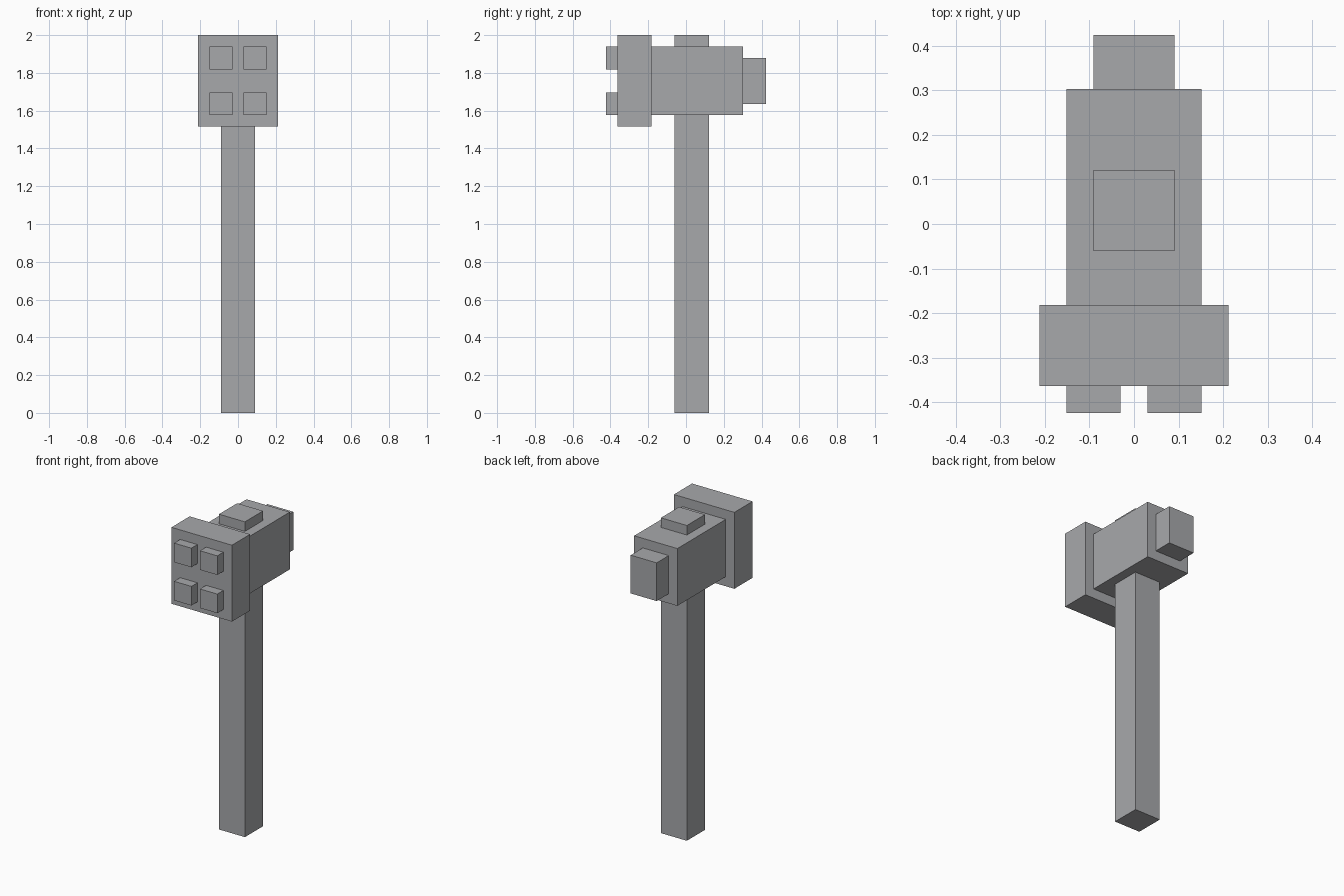
import bpy
import bmesh
from mathutils import Vector

cube = bpy.data.objects.get("Cube")
if cube:
    bpy.data.objects.remove(cube, do_unlink=True)

U = 2 / 33  # one block unit; the hammer is 33 units tall

grey = bpy.data.materials.new("grey")
grey.use_nodes = True
colour = (0.39, 0.395, 0.41, 1)
grey.diffuse_color = colour
grey.node_tree.nodes["Principled BSDF"].inputs["Base Color"].default_value = colour


def box(name, x, y, z):
    """Box spanning the (min, max) ranges given in block units."""
    lo, hi = Vector((x[0], y[0], z[0])) * U, Vector((x[1], y[1], z[1])) * U
    bm = bmesh.new()
    bmesh.ops.create_cube(bm, size=1)
    bmesh.ops.scale(bm, vec=hi - lo, verts=bm.verts)
    mesh = bpy.data.meshes.new(name)
    bm.to_mesh(mesh)
    bm.free()
    mesh.materials.append(grey)
    obj = bpy.data.objects.new(name, mesh)
    obj.location = (lo + hi) / 2
    bpy.context.collection.objects.link(obj)
    return obj


# Handle runs right through the head and pokes out of its top
box("handle", (-1.5, 1.5), (-1, 2), (0, 33))

# Head, with the wide striking plate in front and the small poll behind
box("head", (-2.5, 2.5), (-3, 5), (26, 32))
box("striking_plate", (-3.5, 3.5), (-6, -3), (25, 33))
box("poll", (-1.5, 1.5), (5, 7), (27, 31))

# Four square studs on the striking plate
for height, z in (("lower", 26), ("upper", 30)):
    for side, x in (("right", -2.5), ("left", 0.5)):
        box(f"stud_{height}_{side}", (x, x + 2), (-7, -6), (z, z + 2))
